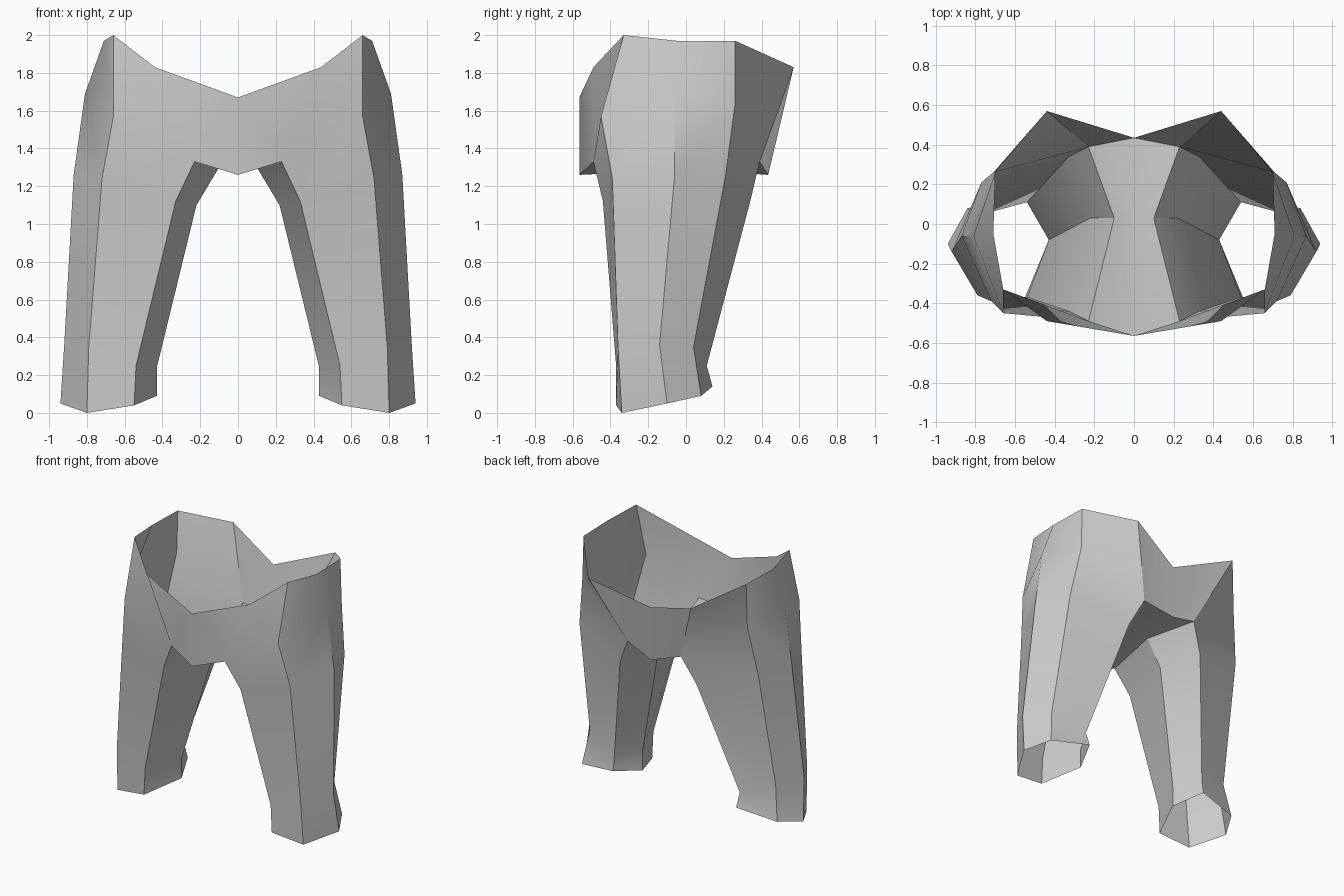
import bpy, bmesh, math

if "Cube" in bpy.data.objects:
    bpy.data.objects.remove(bpy.data.objects["Cube"])

# Right-half rings, each running: front-inner, front-outer, side, back-outer, back-inner, inner seam
HEM = [(.55, -.37, .04), (.80, -.34, 0), (.94, -.10, .05), (.84, .08, .09), (.53, .14, .14), (.43, -.08, .09)]
ANKLE = [(.54, -.37, .25), (.79, -.36, .35), (.92, -.14, .36), (.80, .04, .35), (.54, .11, .25), (.43, -.08, .24)]
THIGH = [(.33, -.44, 1.12), (.72, -.39, 1.24), (.87, -.06, 1.26), (.77, .21, 1.26), (.33, .34, 1.12), (.22, .03, 1.10)]
HIP = [(.23, -.49, 1.33), (.66, -.45, 1.57), (.81, -.06, 1.69), (.71, .26, 1.64), (.23, .39, 1.33), (.10, .03, 1.30)]
WAIST = [(.44, -.49, 1.83), (.66, -.33, 2.0), (.71, -.05, 1.97), (.70, .26, 1.97), (.44, .57, 1.83)]
# Centre seam: front top, front bottom, crotch, back bottom, back top
SEAM = [(0, -.565, 1.67), (0, -.565, 1.26), (0, .03, 1.29), (0, .435, 1.26), (0, .435, 1.67)]

bm = bmesh.new()


def verts(points):
    return [bm.verts.new(p) for p in points]


def bridge(lower, upper, closed):
    n = len(upper)
    for i in range(n if closed else n - 1):
        j = (i + 1) % n
        bm.faces.new((lower[i], lower[j], upper[j], upper[i]))


# Leg tube, open at the hem
rings = [verts(r) for r in (HEM, ANKLE, THIGH, HIP)]
for low, up in zip(rings, rings[1:]):
    bridge(low, up, True)

# Hip panels up to the open waist
hip, waist, seam = rings[-1], verts(WAIST), verts(SEAM)
bridge(hip[:5], waist, False)

# Front panel, crotch gusset and back panel to the centre seam
bridge(seam, [waist[0], hip[0], hip[5], hip[4], waist[4]], False)

bmesh.ops.recalc_face_normals(bm, faces=bm.faces)
mesh = bpy.data.meshes.new("trousers")
bm.to_mesh(mesh)
bm.free()
trousers = bpy.data.objects.new("trousers", mesh)
bpy.context.collection.objects.link(trousers)
bpy.context.view_layer.objects.active = trousers
trousers.select_set(True)

# Make sure the outside faces out
side = max(mesh.polygons, key=lambda p: p.center.x)
if side.normal.x < 0:
    mesh.flip_normals()

# Other half
mirror = trousers.modifiers.new("mirror", 'MIRROR')
mirror.use_clip = True
bpy.ops.object.modifier_apply(modifier=mirror.name)
bpy.ops.object.shade_smooth_by_angle(angle=math.radians(30))
